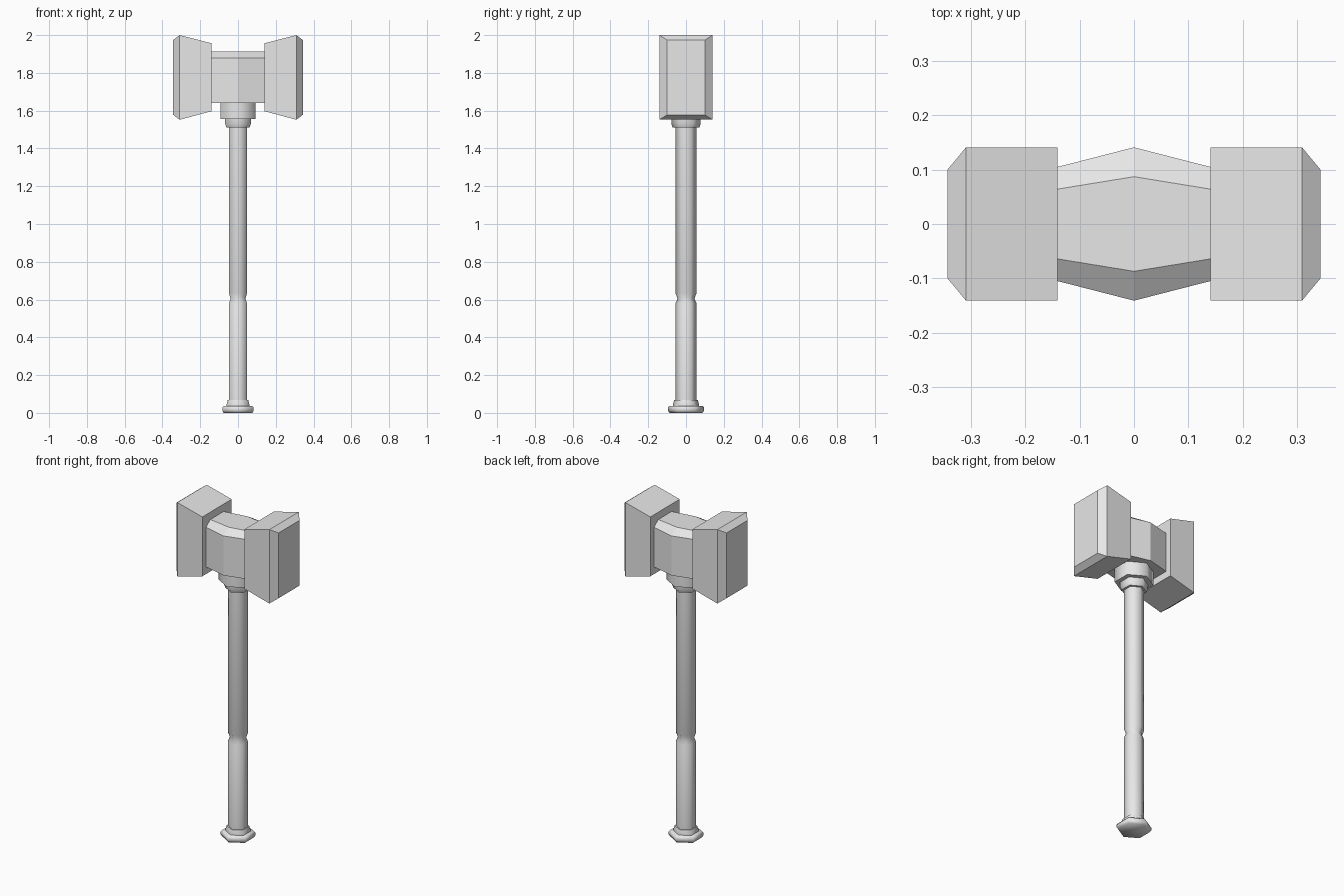
import bpy, bmesh
from math import sin, cos, tau, radians

cube = bpy.data.objects.get("Cube")
if cube:
    bpy.data.objects.remove(cube, do_unlink=True)

GREY = (0.8, 0.8, 0.8, 1)
mat = bpy.data.materials.new("plain grey")
mat.use_nodes = True
mat.diffuse_color = GREY
mat.node_tree.nodes["Principled BSDF"].inputs["Base Color"].default_value = GREY


def loft(name, rings, smooth=None):
    """Skin a row of equal-sized point rings and cap both ends."""
    bm = bmesh.new()
    loops = [[bm.verts.new(p) for p in ring] for ring in rings]
    n = len(loops[0])
    for a, b in zip(loops, loops[1:]):
        for i in range(n):
            j = (i + 1) % n
            bm.faces.new((a[i], a[j], b[j], b[i]))
    bm.faces.new(loops[0])
    bm.faces.new(loops[-1])
    bmesh.ops.recalc_face_normals(bm, faces=bm.faces)
    mesh = bpy.data.meshes.new(name)
    bm.to_mesh(mesh)
    bm.free()
    mesh.materials.append(mat)
    obj = bpy.data.objects.new(name, mesh)
    bpy.context.collection.objects.link(obj)
    if smooth:
        bpy.ops.object.select_all(action='DESELECT')
        obj.select_set(True)
        bpy.context.view_layer.objects.active = obj
        bpy.ops.object.shade_smooth_by_angle(angle=radians(smooth))
    return obj


def hexagon(r, z):
    return [(r * sin(tau * i / 6), r * cos(tau * i / 6), z) for i in range(6)]


def turned(name, profile, smooth=62):
    return loft(name, [hexagon(r, z) for r, z in profile], smooth)


# Six-sided handle parts, bottom to top
turned("pommel", [(0.088, 0), (0.096, 0.012), (0.096, 0.028), (0.088, 0.037)], 100)
turned("pommel_ring", [(0.07, 0.03), (0.07, 0.042), (0.063, 0.067)])
turned("handle", [(0.056, 0.06), (0.056, 0.58), (0.045, 0.605),
                  (0.056, 0.635), (0.056, 1.53)])
turned("lower_collar", [(0.07, 1.51), (0.078, 1.53), (0.078, 1.57)])
turned("upper_collar", [(0.107, 1.557), (0.107, 1.66)])


# Middle of the head: chamfered on top and widest at its centre
def core_ring(x, side, top):
    return [(x, -side, 1.64), (x, side, 1.64), (x, side, 1.88),
            (x, top, 1.912), (x, -top, 1.912), (x, -side, 1.88)]


loft("head_core", [core_ring(-0.16, 0.100, 0.061), core_ring(0, 0.141, 0.087),
                   core_ring(0.16, 0.100, 0.061)])


# Flared striking blocks with a bevelled outer face
def block_ring(x, y, low, high):
    return [(x, -y, low), (x, y, low), (x, y, high), (x, -y, high)]


for side, name in ((1, "left_striker"), (-1, "right_striker")):
    loft(name, [block_ring(side * 0.141, 0.141, 1.597, 1.957),
                block_ring(side * 0.309, 0.141, 1.552, 2.0),
                block_ring(side * 0.343, 0.100, 1.578, 1.974)])
